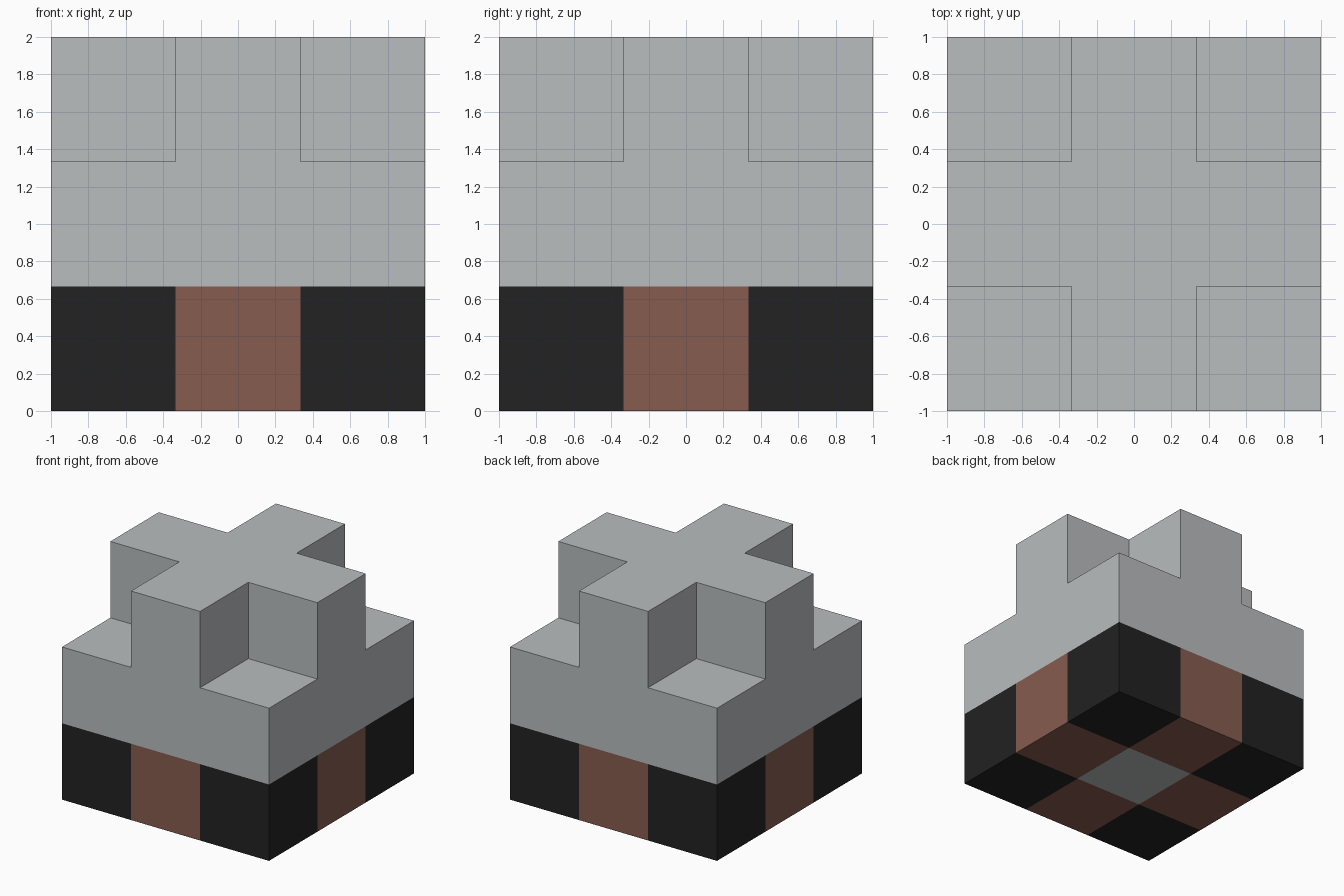
import bpy
import bmesh
from mathutils import Vector

cube = bpy.data.objects.get("Cube")
if cube:
    bpy.data.objects.remove(cube, do_unlink=True)

CELL = 2 / 3


def make_material(name, color):
    mat = bpy.data.materials.new(name)
    mat.use_nodes = True
    mat.diffuse_color = (*color, 1)
    bsdf = next(n for n in mat.node_tree.nodes if n.type == "BSDF_PRINCIPLED")
    bsdf.inputs["Base Color"].default_value = (*color, 1)
    return mat


materials = [
    make_material("light_grey", (0.485, 0.508, 0.515)),
    make_material("brown", (0.242, 0.107, 0.08)),
    make_material("black", (0.016, 0.016, 0.016)),
]

# Lower two layers as one closed box
bm = bmesh.new()
bmesh.ops.create_cube(bm, size=1)
bmesh.ops.scale(bm, vec=(2, 2, 2 * CELL), verts=bm.verts)
bmesh.ops.translate(bm, vec=(0, 0, CELL), verts=bm.verts)


def slice_at(point, normal):
    geom = bm.verts[:] + bm.edges[:] + bm.faces[:]
    bmesh.ops.bisect_plane(bm, geom=geom, plane_co=point, plane_no=normal)


# Cell divisions across the plan and above the coloured base
for side in (-1, 1):
    for axis in (Vector((1, 0, 0)), Vector((0, 1, 0))):
        slice_at(axis * side * CELL / 2, axis)
slice_at((0, 0, CELL), (0, 0, 1))


def off_centre(face):
    c = face.calc_center_median()
    return sum(abs(v) > CELL / 2 for v in (c.x, c.y))


# Raised cross on top
bm.normal_update()
cross = [f for f in bm.faces if f.normal.z > 0.9 and off_centre(f) < 2]
raised = bmesh.ops.extrude_face_region(bm, geom=cross)["geom"]
top_verts = [g for g in raised if isinstance(g, bmesh.types.BMVert)]
bmesh.ops.translate(bm, vec=(0, 0, CELL), verts=top_verts)
bmesh.ops.delete(bm, geom=[f for f in cross if f.is_valid], context="FACES_ONLY")
bmesh.ops.recalc_face_normals(bm, faces=bm.faces)

# Base colours: grey centre, brown edge cells, black corner cells
for face in bm.faces:
    in_base = face.calc_center_median().z < CELL
    face.material_index = off_centre(face) if in_base else 0

mesh = bpy.data.meshes.new("stepped_block")
bm.to_mesh(mesh)
bm.free()
for mat in materials:
    mesh.materials.append(mat)
block = bpy.data.objects.new("stepped_block", mesh)
bpy.context.collection.objects.link(block)
